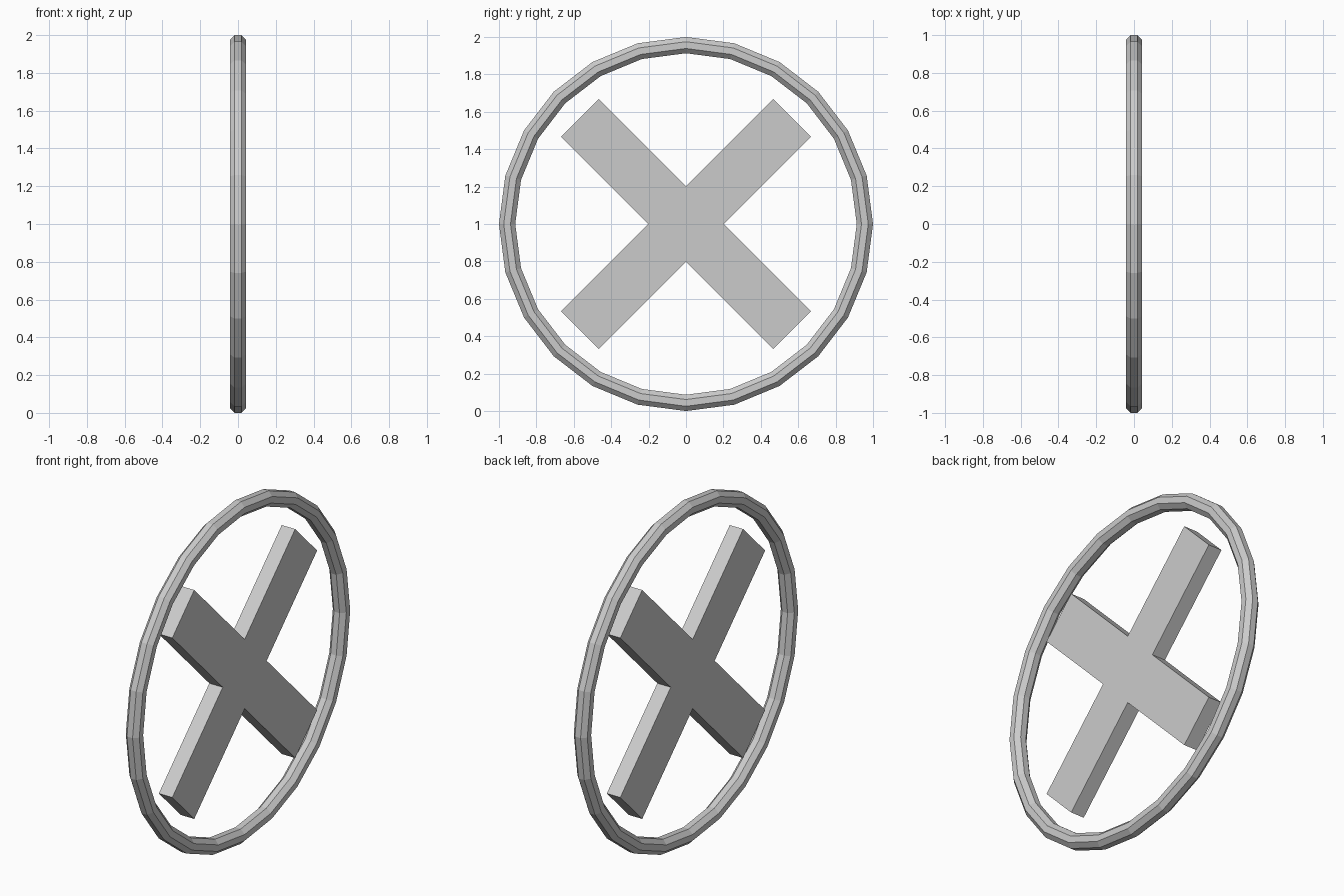
import bpy, bmesh
from math import pi
from mathutils import Matrix, Vector

if "Cube" in bpy.data.objects:
    bpy.data.objects.remove(bpy.data.objects["Cube"])

HALF = 0.0435      # half thickness of rim and cross
CENTRE = Vector((0, 0, 1))


def make_object(name, bm):
    bmesh.ops.recalc_face_normals(bm, faces=bm.faces)
    mesh = bpy.data.meshes.new(name)
    bm.to_mesh(mesh)
    bm.free()
    obj = bpy.data.objects.new(name, mesh)
    obj.location = CENTRE
    bpy.context.collection.objects.link(obj)
    return obj


# Rim: octagonal section, flats outward, spun in 24 steps about x
bm = bmesh.new()
placing = Matrix.Translation((0, 1 - HALF, 0)) @ Matrix.Rotation(pi / 8, 4, 'Z')
r = HALF / Vector((1, 0)).dot(Matrix.Rotation(pi / 8, 2) @ Vector((1, 0)))
bmesh.ops.create_circle(bm, segments=8, radius=r, matrix=placing)
bmesh.ops.spin(bm, geom=bm.verts[:] + bm.edges[:], cent=(0, 0, 0),
               axis=(1, 0, 0), angle=2 * pi, steps=24)
bmesh.ops.remove_doubles(bm, verts=bm.verts, dist=0.001)
make_object("outer_ring", bm)

# Diagonal cross: one arm outline turned four times, then extruded
W, L = 0.1435, 0.803   # arm half width and reach
bm = bmesh.new()
outline = []
for k in range(4):
    turn = Matrix.Rotation(pi / 4 + k * pi / 2, 4, 'X')
    for y, z in ((L, -W), (L, W), (W, W)):
        outline.append(bm.verts.new(turn @ Vector((-HALF, y, z))))
face = bm.faces.new(outline)
extruded = bmesh.ops.extrude_face_region(bm, geom=[face])["geom"]
bmesh.ops.translate(bm, vec=(2 * HALF, 0, 0),
                    verts=[v for v in extruded if isinstance(v, bmesh.types.BMVert)])
make_object("diagonal_cross", bm)
